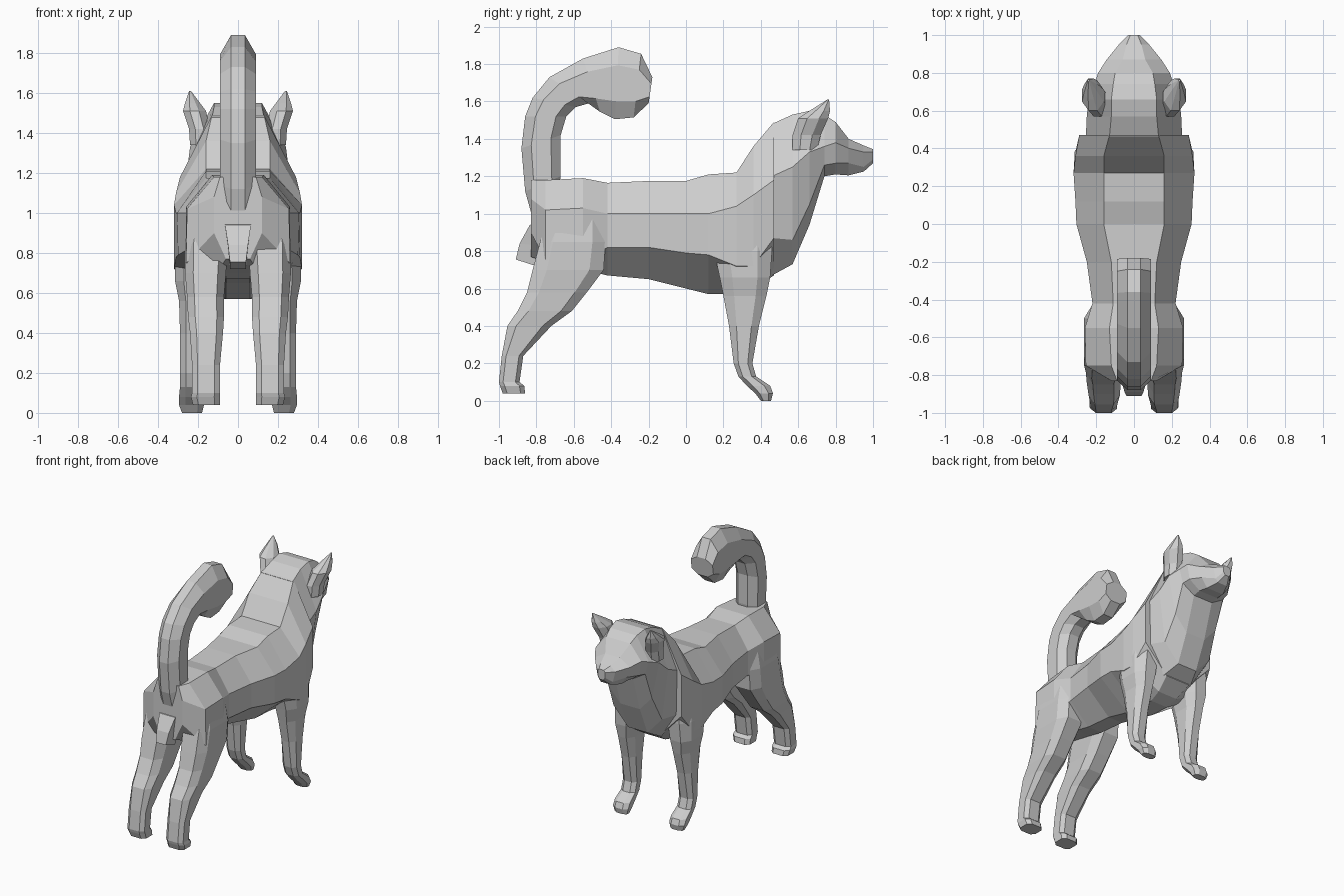
import bpy
import bmesh
from mathutils import Vector

default_cube = bpy.data.objects.get("Cube")
if default_cube:
    bpy.data.objects.remove(default_cube, do_unlink=True)

coat = bpy.data.materials.new("plain_grey")
coat.use_nodes = True
coat_colour = (0.62, 0.62, 0.62, 1)
coat.diffuse_color = coat_colour
coat.node_tree.nodes["Principled BSDF"].inputs["Base Color"].default_value = coat_colour


def loft(name, rings):
    """Skin a series of equal-length point rings and close both ends."""
    bm = bmesh.new()
    loops = [[bm.verts.new(point) for point in ring] for ring in rings]
    count = len(loops[0])
    for lower, upper in zip(loops, loops[1:]):
        for i in range(count):
            j = (i + 1) % count
            bm.faces.new((lower[i], lower[j], upper[j], upper[i]))
    bm.faces.new(loops[0])
    bm.faces.new(loops[-1])
    bmesh.ops.recalc_face_normals(bm, faces=bm.faces)
    mesh = bpy.data.meshes.new(name)
    bm.to_mesh(mesh)
    bm.free()
    mesh.materials.append(coat)
    obj = bpy.data.objects.new(name, mesh)
    bpy.context.scene.collection.objects.link(obj)
    return obj


def symmetric_ring(half):
    """Complete a half outline running from top to bottom on the +x side."""
    return half + [(-x, y, z) for x, y, z in reversed(half)]


def trunk(name, sections):
    """Each section: y, then x and z of the top, side, lower and bottom edges."""
    rings = []
    for y, *values in sections:
        half = [(x, y, z) for x, z in zip(values[::2], values[1::2])]
        rings.append(symmetric_ring(half))
    return loft(name, rings)


def column_pair(name, levels, bevel):
    """Each level: z, back y, front y, inner x, outer x; built on both sides."""
    for side, sign in (("left", 1), ("right", -1)):
        rings = []
        for z, back, front, inner, outer in levels:
            dy = (front - back) * bevel
            dx = (outer - inner) * bevel
            outline = [
                (inner + dx, back), (outer - dx, back),
                (outer, back + dy), (outer, front - dy),
                (outer - dx, front), (inner + dx, front),
                (inner, front - dy), (inner, back + dy),
            ]
            rings.append([(sign * x, y, z) for x, y in outline])
        loft(side + "_" + name, rings)


# Torso from the rump to the shoulders
trunk("torso", [
    (-.83, .09, 1.18, .12, 1.08, .12, .9, .06, .77),
    (-.75, .12, 1.18, .255, 1.02, .26, .75, .08, .74),
    (-.55, .13, 1.19, .26, 1.03, .26, .75, .06, .7),
    (-.42, .11, 1.165, .22, 1, .22, .82, .06, .67),
    (-.2, .12, 1.175, .25, 1, .25, .82, .06, .65),
    (0, .16, 1.175, .305, 1, .3, .79, .06, .6),
    (.12, .16, 1.21, .31, 1, .31, .78, .06, .57),
    (.27, .16, 1.22, .32, 1.04, .32, .72, .07, .57),
    (.36, .16, 1.36, .31, 1.1, .315, .72, .08, .6),
    (.47, .13, 1.49, .29, 1.18, .29, .87, .1, .67),
])

# Chest, neck, skull and muzzle
trunk("neck_and_head", [
    (.46, .13, 1.48, .255, 1.2, .25, .87, .12, .67),
    (.57, .12, 1.53, .25, 1.25, .2, .86, .08, .73),
    (.66, .12, 1.55, .24, 1.33, .18, 1.05, .08, .94),
    (.74, .11, 1.53, .21, 1.36, .18, 1.26, .08, 1.2),
    (.8, .1, 1.49, .19, 1.38, .17, 1.27, .08, 1.21),
    (.87, .06, 1.4, .145, 1.35, .12, 1.27, .07, 1.205),
    (.95, .04, 1.365, .08, 1.33, .06, 1.25, .04, 1.225),
    (1, .02, 1.345, .03, 1.33, .03, 1.29, .015, 1.27),
])

# Hind legs with bent hocks
column_pair("hind_leg", [
    (1, -.74, -.44, .05, .24),
    (.85, -.78, -.43, .05, .265),
    (.7, -.82, -.44, .06, .265),
    (.58, -.85, -.53, .07, .255),
    (.48, -.9, -.61, .07, .25),
    (.4, -.955, -.72, .075, .24),
    (.24, -.985, -.87, .09, .23),
    (.1, -1, -.89, .09, .23),
    (.08, -.995, -.865, .09, .235),
    (.04, -.98, -.86, .09, .225),
], .2)

# Front legs with forward paws
column_pair("front_leg", [
    (1, .14, .45, .1, .28),
    (.8, .15, .46, .12, .315),
    (.66, .18, .45, .14, .315),
    (.56, .2, .43, .16, .295),
    (.4, .23, .39, .17, .29),
    (.2, .255, .355, .175, .29),
    (.13, .28, .375, .175, .29),
    (.08, .325, .45, .17, .295),
    (.04, .37, .465, .17, .295),
    (0, .4, .455, .18, .28),
], .25)

# Pointed ears leaning outward
column_pair("ear", [
    (1.34, .57, .7, .14, .24),
    (1.42, .57, .72, .14, .245),
    (1.51, .6, .76, .16, .275),
    (1.55, .66, .77, .19, .265),
    (1.61, .755, .765, .235, .245),
], .3)

# Curled tail: outer and inner edge of each section
tail_edges = [
    (-.81, .94, -.7, 1), (-.86, 1.12, -.67, 1.2),
    (-.88, 1.35, -.67, 1.42), (-.86, 1.52, -.64, 1.52),
    (-.82, 1.62, -.59, 1.57), (-.73, 1.73, -.52, 1.59),
    (-.55, 1.83, -.46, 1.545), (-.36, 1.89, -.38, 1.505),
    (-.24, 1.855, -.28, 1.515), (-.18, 1.73, -.2, 1.59),
]
tail_rings = []
for outer_y, outer_z, inner_y, inner_z in tail_edges:
    outer_point = Vector((0, outer_y, outer_z))
    inner_point = Vector((0, inner_y, inner_z))
    half = []
    for width, blend in ((.035, 0), (.09, .25), (.09, .75), (.04, 1)):
        point = outer_point.lerp(inner_point, blend)
        half.append((width, point.y, point.z))
    tail_rings.append(symmetric_ring(half))
loft("tail", tail_rings)

# Small tuft below the tail
loft("rump_tuft", [
    symmetric_ring([(.065, -.8, .95), (.065, -.835, .94)]),
    symmetric_ring([(.05, -.8, .83), (.05, -.89, .84)]),
    symmetric_ring([(.04, -.8, .72), (.04, -.91, .755)]),
])
